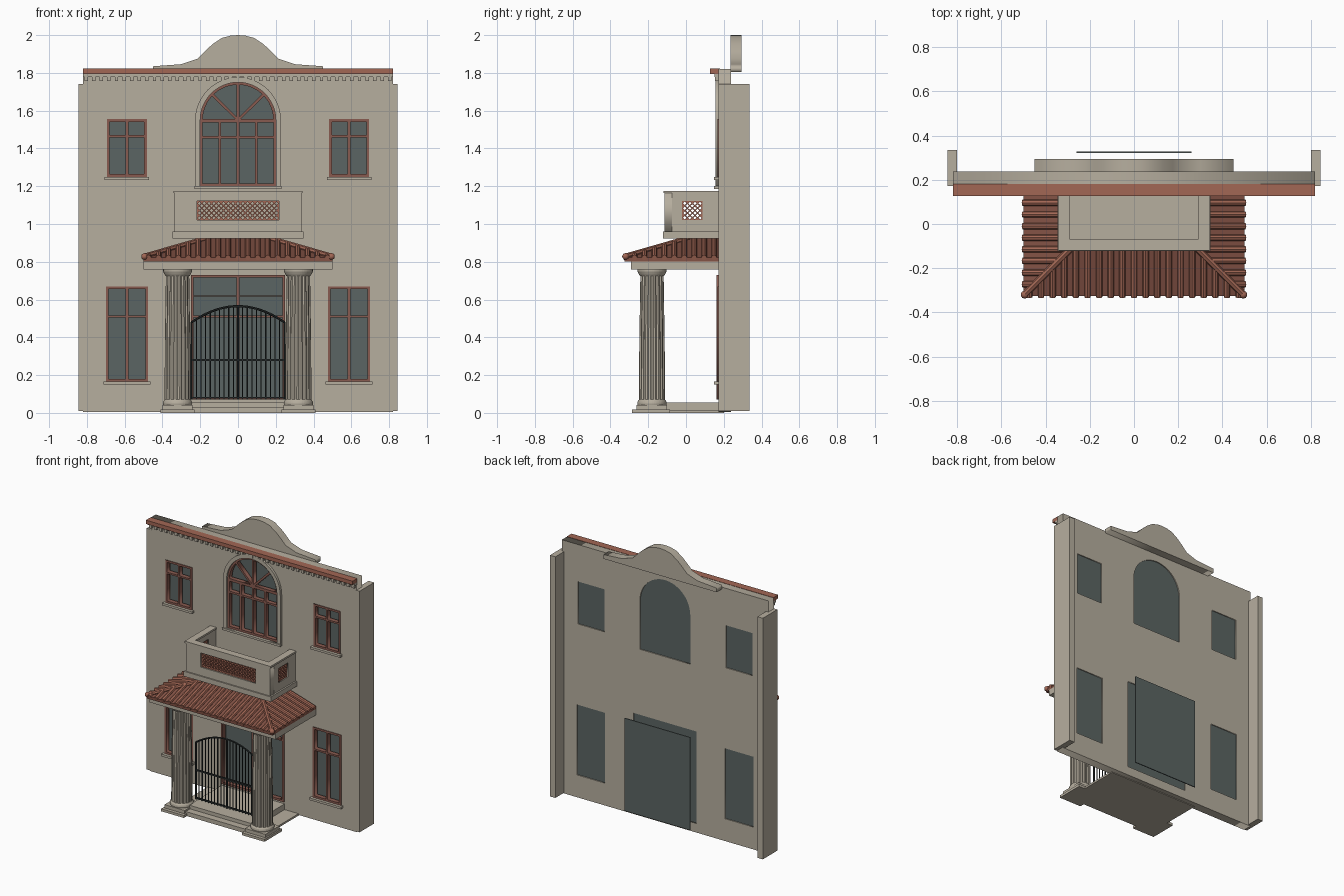
import bpy, bmesh, math
from mathutils import Vector, Matrix

if "Cube" in bpy.data.objects:
    bpy.data.objects.remove(bpy.data.objects["Cube"])


def material(name, rgb):
    m = bpy.data.materials.new(name)
    m.use_nodes = True
    m.diffuse_color = (*rgb, 1)
    m.node_tree.nodes["Principled BSDF"].inputs["Base Color"].default_value = (*rgb, 1)
    return m


STUCCO = material("beige_stucco", (0.47, 0.425, 0.345))
TILE = material("terracotta", (0.36, 0.135, 0.09))
PAN = material("dark_terracotta", (0.23, 0.085, 0.06))
FRAME = material("brown_frame", (0.25, 0.105, 0.08))
GLASS = material("grey_glass", (0.105, 0.13, 0.125))
IRON = material("black_iron", (0.02, 0.025, 0.025))


def finish(name, bm, mat, smooth=False):
    bmesh.ops.recalc_face_normals(bm, faces=bm.faces)
    me = bpy.data.meshes.new(name)
    bm.to_mesh(me)
    bm.free()
    me.materials.append(mat)
    if smooth:
        me.polygons.foreach_set("use_smooth", [True] * len(me.polygons))
        me.set_sharp_from_angle(angle=math.radians(40))
    ob = bpy.data.objects.new(name, me)
    bpy.context.collection.objects.link(ob)
    return ob


def add_box(bm, x, y, z):
    size = Matrix.Diagonal((x[1] - x[0], y[1] - y[0], z[1] - z[0], 1))
    mid = Vector((sum(x), sum(y), sum(z))) / 2
    bmesh.ops.create_cube(bm, size=1, matrix=Matrix.Translation(mid) @ size)


def box(name, x, y, z, mat=STUCCO):
    bm = bmesh.new()
    add_box(bm, x, y, z)
    return finish(name, bm, mat)


def add_tube(bm, a, b, r, sides=8):
    a, b = Vector(a), Vector(b)
    turn = (b - a).to_track_quat('Z', 'Y').to_matrix().to_4x4()
    bmesh.ops.create_cone(bm, cap_ends=True, segments=sides, radius1=r, radius2=r,
                          depth=(b - a).length, matrix=Matrix.Translation((a + b) / 2) @ turn)


def plate(name, loops, y, mat=STUCCO, turn=0):
    """Upright sheet: first loop is the outline, the others are holes."""
    cu = bpy.data.curves.new(name, 'CURVE')
    cu.dimensions, cu.fill_mode = '2D', 'BOTH'
    cu.extrude = (y[1] - y[0]) / 2
    for loop in loops:
        s = cu.splines.new('POLY')
        s.points.add(len(loop) - 1)
        for p, (px, pz) in zip(s.points, loop):
            p.co = (px, pz, 0, 1)
        s.use_cyclic_u = True
    helper = bpy.data.objects.new(name + "_outline", cu)
    me = bpy.data.meshes.new_from_object(helper)
    bpy.data.objects.remove(helper)
    bm = bmesh.new()
    bm.from_mesh(me)
    bpy.data.meshes.remove(me)
    bmesh.ops.remove_doubles(bm, verts=bm.verts, dist=1e-5)
    stand = Matrix.Translation((0, sum(y) / 2, 0)) @ Matrix.Rotation(math.pi / 2, 4, 'X')
    bm.transform(Matrix.Rotation(turn, 4, 'Z') @ stand)
    return finish(name, bm, mat)


def rect(x0, x1, z0, z1):
    return [(x0, z0), (x1, z0), (x1, z1), (x0, z1)]


def arc(r, cz, a0, a1, n):
    angles = [math.radians(a0 + (a1 - a0) * i / n) for i in range(n + 1)]
    return [(r * math.cos(a), cz + r * math.sin(a)) for a in angles]


def arched(r, z0, cz):
    return [(-r, z0), (r, z0)] + arc(r, cz, 0, 180, 24)


# Main wall with openings
SPRING = 1.55
door = rect(-0.25, 0.25, 0.07, 0.73)
arch = arched(0.2, 1.2, SPRING)
windows = []
for s, side in ((1, "left"), (-1, "right")):
    for level, half, z0, z1, bar in (("upper", 0.105, 1.25, 1.555, 1.465),
                                     ("lower", 0.112, 0.165, 0.67, 0.51)):
        windows.append((f"{side}_{level}", s * 0.588, half, z0, z1, bar))
openings = [rect(c - h, c + h, z0, z1) for _, c, h, z0, z1, _ in windows]
plate("main_wall", [rect(-0.82, 0.82, 0.005, 1.82), door, arch] + openings, (0.172, 0.237))
for s, side in ((1, "left"), (-1, "right")):
    box(f"{side}_pier", sorted((s * 0.802, s * 0.845)), (0.171, 0.336), (0.01, 1.74))

# Rectangular windows
for (name, c, h, z0, z1, bar), outline in zip(windows, openings):
    panes = [rect(a, b, p, q)
             for a, b in ((c - h + 0.014, c - 0.007), (c + 0.007, c + h - 0.014))
             for p, q in ((z0 + 0.014, bar - 0.006), (bar + 0.006, z1 - 0.014))]
    plate(name + "_window_frame", [outline] + panes, (0.167, 0.2), FRAME)
    plate(name + "_window_glass", [outline], (0.222, 0.23), GLASS)
    box(name + "_window_sill", (c - h - 0.013, c + h + 0.013), (0.147, 0.18), (z0 - 0.016, z0))

# Arched window with a fan of panes
fan = []
for k in range(4):
    mid = math.radians(45 * k + 22.5)
    tip = 0.007 / math.sin(math.radians(22.5))
    fan.append([(tip * math.cos(mid), SPRING + tip * math.sin(mid))]
               + arc(0.187, SPRING, 45 * k + 2.2, 45 * k + 42.8, 6))
xs = [-0.194, -0.097, 0, 0.097, 0.194]
grid = [rect(a + 0.007, b - 0.007, p, q) for a, b in zip(xs, xs[1:])
        for p, q in ((1.215, 1.453), (1.467, 1.538))]
plate("arched_window_frame", [arch] + fan + grid, (0.168, 0.2), FRAME)
plate("arched_window_glass", [arch], (0.222, 0.23), GLASS)
plate("arched_window_surround", [arched(0.227, 1.19, SPRING), arch], (0.155, 0.175))
box("arched_window_sill", (-0.23, 0.23), (0.147, 0.18), (1.185, 1.2))

# Door
panes = [rect(a, b, p, q) for a, b in ((-0.235, -0.007), (0.007, 0.235))
         for p, q in ((0.085, 0.505), (0.515, 0.615), (0.622, 0.718))]
plate("door_frame", [door] + panes, (0.162, 0.195), FRAME)
plate("door_glass", [door], (0.222, 0.23), GLASS)
box("rear_door_panel", (-0.26, 0.26), (0.321, 0.328), (0.06, 0.725), GLASS)

# Cornice, dentils and curved gable
box("tile_cornice", (-0.82, 0.82), (0.127, 0.18), (1.795, 1.822), TILE)
box("cornice_band", (-0.82, 0.82), (0.152, 0.18), (1.778, 1.795))
bm = bmesh.new()
for i in range(41):
    x = (i - 20) * 0.0402
    add_box(bm, (x - 0.009, x + 0.009), (0.154, 0.18), (1.757, 1.779))
finish("dentils", bm, STUCCO)
half = [(0.45, 1.835), (0.3, 1.846), (0.215, 1.875), (0.175, 1.915), (0.135, 1.952),
        (0.085, 1.985), (0.04, 1.997)]
outline = [(-0.45, 1.805), (0.45, 1.805)] + half + [(0, 2)] + [(-x, z) for x, z in reversed(half)]
plate("curved_gable", [outline], (0.235, 0.295))


# Balcony with pierced lattice panels
def balcony_side(name, x0, x1, y, p0, p1, cols, turn=0):
    panel = rect(p0, p1, 1.02, 1.122)
    plate(name + "_wall", [rect(x0, x1, 0.955, 1.17), panel], y, STUCCO, turn)
    dx, dz, holes = (p1 - p0) / cols, 0.102 / 4, []
    for shift in (0, 1):
        for i in range(cols - shift):
            for j in range(4 - shift):
                cx, cz = p0 + dx * (i + 0.5 + shift / 2), 1.02 + dz * (j + 0.5 + shift / 2)
                w, t = dx * 0.34, dz * 0.34
                holes.append([(cx - w, cz), (cx, cz - t), (cx + w, cz), (cx, cz + t)])
    m = sum(y) / 2
    plate(name + "_lattice", [panel] + holes, (m - 0.012, m + 0.012), TILE, turn)


balcony_side("balcony_front", -0.335, 0.335, (-0.113, -0.073), -0.217, 0.217, 17)
for s, side in ((1, "left"), (-1, "right")):
    balcony_side(f"balcony_{side}", -0.075, 0.172, sorted((-s * 0.335, -s * 0.297)),
                 -0.02, 0.088, 4, math.pi / 2)
    box(f"balcony_{side}_rim", sorted((s * 0.291, s * 0.341)), (-0.119, 0.172), (1.163, 1.176))
box("balcony_front_rim", (-0.3, 0.3), (-0.119, -0.067), (1.163, 1.176))
box("balcony_slab", (-0.346, 0.346), (-0.122, 0.172), (0.924, 0.96))

# Hipped porch roof
EAVE, RUN, SLOPE, FRONT, BACK = 0.822, 0.335, 0.3, -0.325, 0.172
bm = bmesh.new()
add_box(bm, (-0.5, 0.5), (FRONT, BACK), (0.802, EAVE))
rings = [[bm.verts.new((sx * (0.5 - d), y, EAVE + d * SLOPE))
          for sx, y in ((-1, FRONT + d), (1, FRONT + d), (1, BACK), (-1, BACK))] for d in (0, RUN)]
for i in range(4):
    j = (i + 1) % 4
    bm.faces.new((rings[0][i], rings[0][j], rings[1][j], rings[1][i]))
bm.faces.new(rings[1])
finish("porch_roof", bm, PAN)


def rib(bm, foot, inward, d):
    foot = Vector(foot)
    add_tube(bm, foot, foot + Vector((*inward, SLOPE)) * d, 0.0145)


bm = bmesh.new()
for i in range(19):
    x = (i - 9) * 0.0526
    rib(bm, (x, FRONT - 0.006, EAVE), (0, 1), min(RUN, 0.5 - abs(x)))
for i in range(9):
    y = FRONT + 0.0526 * (i + 1)
    for s in (-1, 1):
        rib(bm, (s * 0.504, y, EAVE), (-s, 0), min(RUN, y - FRONT))
finish("roof_tiles", bm, TILE, True)
bm = bmesh.new()
for s in (-1, 1):
    a = (s * 0.495, FRONT + 0.005, EAVE + 0.006)
    add_tube(bm, a, (s * (0.5 - RUN), FRONT + RUN, EAVE + RUN * SLOPE), 0.016)
    bmesh.ops.create_icosphere(bm, subdivisions=2, radius=0.018, matrix=Matrix.Translation(a))
finish("hip_ridge_tiles", bm, TILE, True)
box("porch_beam", (-0.5, 0.5), (-0.29, 0.172), (0.76, 0.804))


# Fluted columns
def lathe(bm, cx, cy, profile, flute=0):
    rings = []
    for r, z in profile:
        ring = []
        for i in range(48):
            a, q = math.tau * i / 48, r - flute * (i % 3 == 0)
            ring.append(bm.verts.new((cx + q * math.cos(a), cy + q * math.sin(a), z)))
        rings.append(ring)
    for lo, hi in zip(rings, rings[1:]):
        for i in range(48):
            j = (i + 1) % 48
            bm.faces.new((lo[i], lo[j], hi[j], hi[i]))
    bm.faces.new(rings[0])
    bm.faces.new(rings[-1])


for s, side in ((1, "left"), (-1, "right")):
    bm = bmesh.new()
    lathe(bm, s * 0.32, -0.18, [(0.069, 0.06), (0.068, 0.35), (0.062, 0.74)], 0.005)
    lathe(bm, s * 0.32, -0.18, [(0.076, 0.04), (0.078, 0.05), (0.076, 0.06), (0.069, 0.07)])
    lathe(bm, s * 0.32, -0.18, [(0.064, 0.725), (0.07, 0.735), (0.076, 0.748), (0.076, 0.762)])
    finish(f"{side}_column", bm, STUCCO)
    box(f"{side}_plinth", (s * 0.32 - 0.08, s * 0.32 + 0.08), (-0.262, -0.1), (0.01, 0.042))
    box(f"{side}_plinth_foot", (s * 0.32 - 0.09, s * 0.32 + 0.09), (-0.285, -0.085), (0, 0.018))

# Porch floor and steps
box("porch_floor", (-0.25, 0.25), (-0.2, 0.172), (0.002, 0.055))
box("lower_step", (-0.24, 0.24), (-0.25, -0.19), (0, 0.03))
box("porch_base", (-0.36, 0.36), (-0.2, 0.2), (0, 0.014))

# Arched iron gate
GATE_Y = -0.125


def gate_top(x):
    return 0.565 - 0.085 * (x / 0.245) ** 2


bm = bmesh.new()
for i in range(21):
    x = (i - 10) * 0.0245
    r = 0.006 if i in (0, 10, 20) else 0.0035
    add_tube(bm, (x, GATE_Y, 0.07), (x, GATE_Y, gate_top(x)), r, 6)
    if i:
        w = x - 0.0245
        add_tube(bm, (w, GATE_Y, gate_top(w)), (x, GATE_Y, gate_top(x)), 0.006, 6)
for z in (0.08, 0.28):
    add_box(bm, (-0.245, 0.245), (GATE_Y - 0.005, GATE_Y + 0.005), (z - 0.005, z + 0.005))
finish("iron_gate", bm, IRON)
